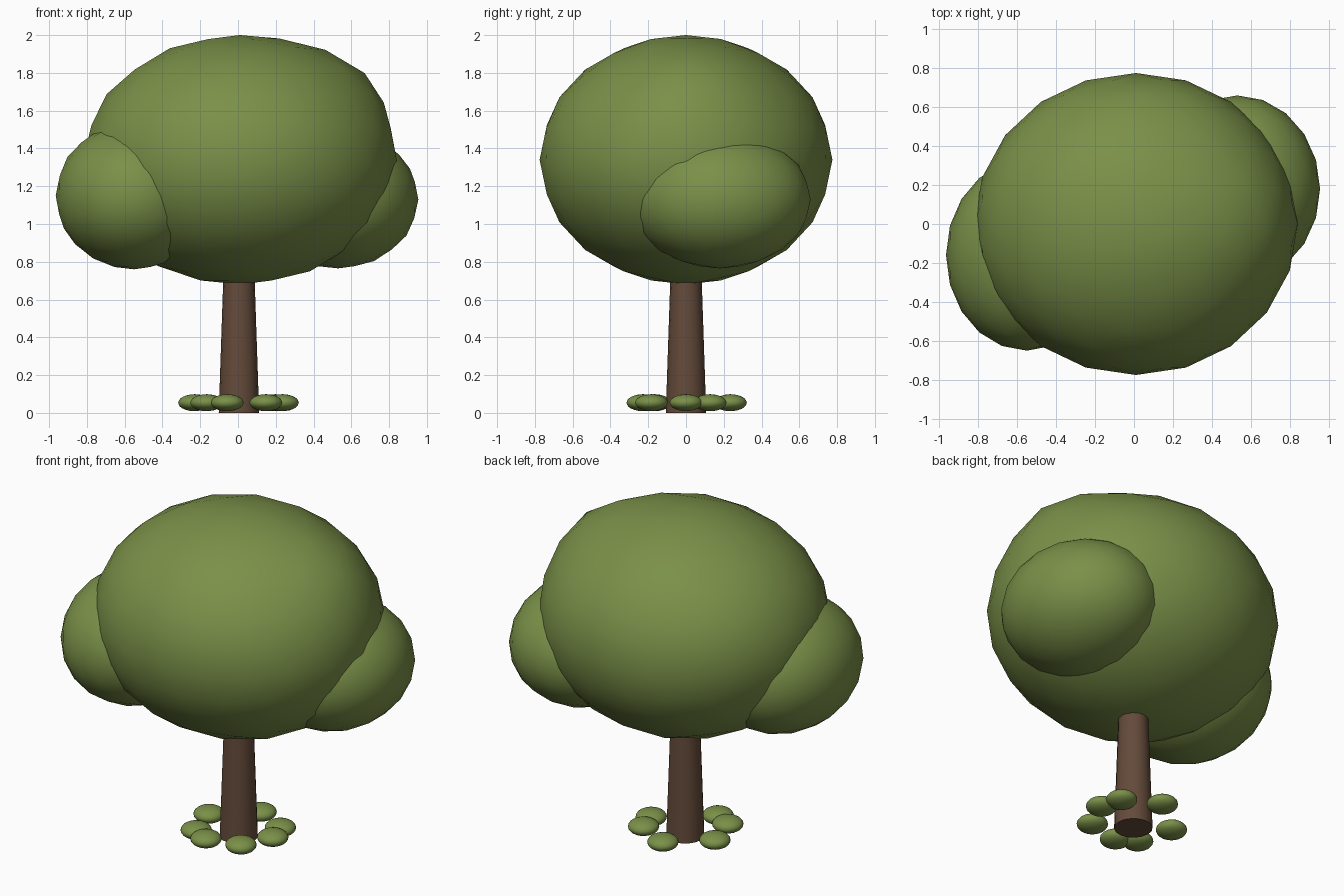
import bpy
import math
from mathutils import Vector

cube = bpy.data.objects.get("Cube")
if cube:
    bpy.data.objects.remove(cube, do_unlink=True)


def make_material(name, color):
    mat = bpy.data.materials.new(name)
    mat.use_nodes = True
    mat.diffuse_color = color
    mat.node_tree.nodes["Principled BSDF"].inputs["Base Color"].default_value = color
    return mat


def finish(name, mat):
    obj = bpy.context.object
    obj.name = name
    obj.data.materials.append(mat)
    return obj


def blob(name, center, radii, mat, detail=3, bump=None):
    """Smooth ellipsoid, optionally swollen towards one direction."""
    bpy.ops.mesh.primitive_ico_sphere_add(subdivisions=detail, radius=1, location=center)
    obj = finish(name, mat)
    for v in obj.data.vertices:
        swell = 1.0
        if bump:
            direction, amount = bump
            facing = max(0, v.co.normalized().dot(Vector(direction).normalized()))
            swell += amount * facing ** 16
        v.co = Vector([c * r * swell for c, r in zip(v.co, radii)])
    bpy.ops.object.shade_smooth()
    return obj


leaf_green = make_material("leaf green", (0.195, 0.279, 0.065, 1))
bark_brown = make_material("bark brown", (0.127, 0.069, 0.042, 1))

# Tapered trunk, reaching up into the crown
bpy.ops.mesh.primitive_cone_add(vertices=16, radius1=0.107, radius2=0.08,
                                depth=0.8, location=(0.005, 0, 0.4))
finish("trunk", bark_brown)
bpy.ops.object.shade_smooth_by_angle(angle=math.radians(40))

# Crown: one large mass with a smaller clump on each side
blob("crown", (0.01, 0, 1.34), (0.83, 0.775, 0.66), leaf_green,
     bump=((0.75, 0.06, 0.74), 0.06))
blob("left_clump", (0.53, 0.18, 1.13), (0.425, 0.48, 0.365), leaf_green)
blob("right_clump", (-0.55, -0.16, 1.15), (0.415, 0.49, 0.39), leaf_green)

# Ring of small flat tufts around the foot of the trunk
for i, angle in enumerate((0, 33, 92, 168, 225, 256, 309)):
    a = math.radians(angle)
    blob(f"ground_tuft_{i + 1}", (0.235 * math.cos(a), 0.235 * math.sin(a), 0.054),
         (0.087, 0.087, 0.045), leaf_green)
